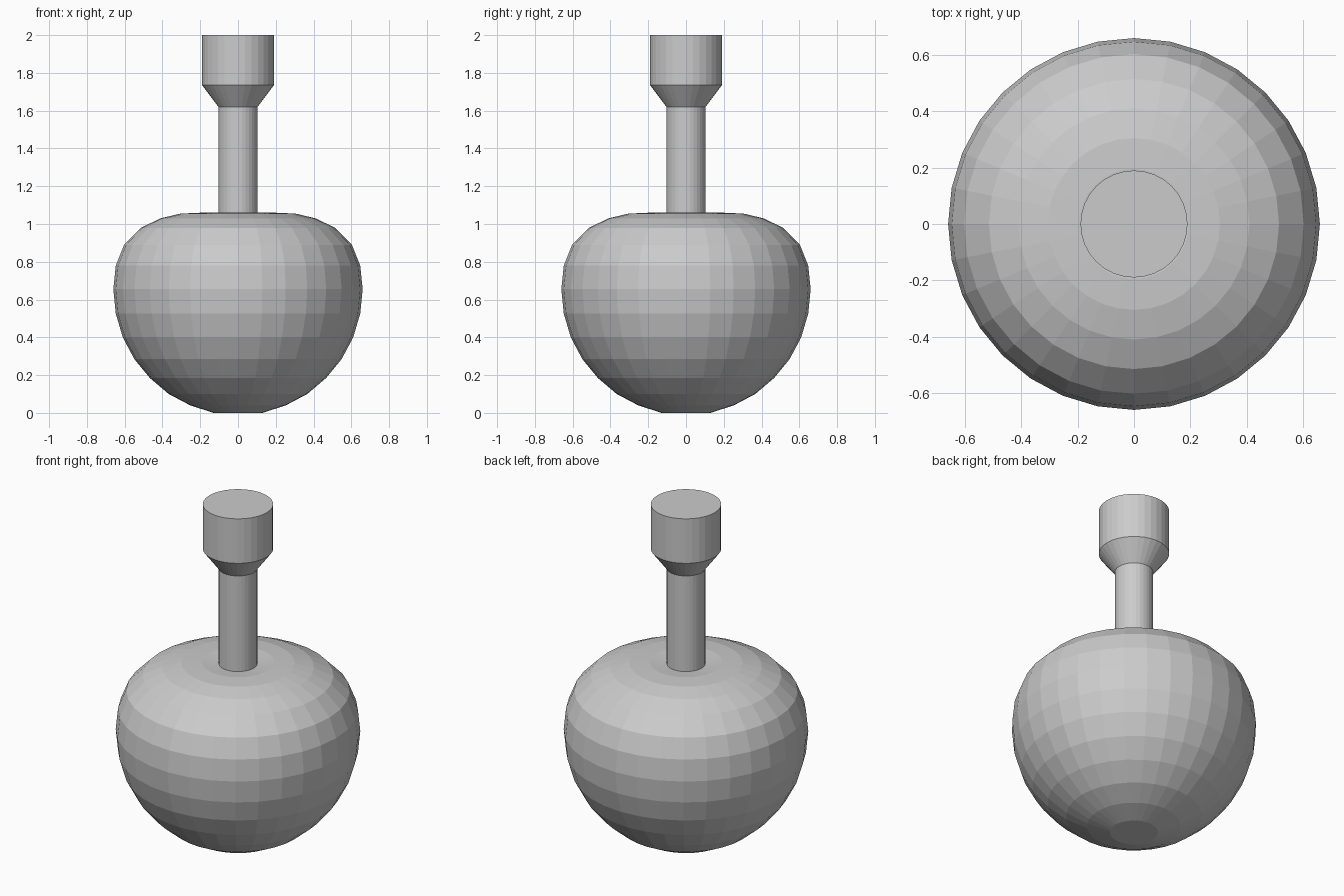
import bpy, bmesh
from math import cos, sin, tau

cube = bpy.data.objects.get("Cube")
if cube:
    bpy.data.objects.remove(cube)

SIDES = 32

grey = bpy.data.materials.new("plain_grey")
grey.use_nodes = True
colour = (0.6, 0.6, 0.6, 1)
grey.diffuse_color = colour
grey.node_tree.nodes["Principled BSDF"].inputs["Base Color"].default_value = colour


def lathe(name, profile):
    """Revolve (radius, height) points, bottom to top, and cap both ends."""
    bm = bmesh.new()
    rings = [[bm.verts.new((r * cos(tau * i / SIDES), r * sin(tau * i / SIDES), z))
              for i in range(SIDES)] for r, z in profile]
    for low, high in zip(rings, rings[1:]):
        for i in range(SIDES):
            j = (i + 1) % SIDES
            bm.faces.new((low[i], low[j], high[j], high[i]))
    bm.faces.new(rings[0][::-1])
    bm.faces.new(rings[-1])
    mesh = bpy.data.meshes.new(name)
    bm.to_mesh(mesh)
    bm.free()
    mesh.materials.append(grey)
    obj = bpy.data.objects.new(name, mesh)
    bpy.context.collection.objects.link(obj)
    return obj


# Rounded bulb with a flat foot and a shallow dimple around the stem
lathe("bulb", [(0.13, 0), (0.253, 0.04), (0.367, 0.10), (0.467, 0.185),
               (0.549, 0.285), (0.61, 0.40), (0.647, 0.525), (0.66, 0.655),
               (0.647, 0.78), (0.603, 0.89), (0.515, 0.98), (0.41, 1.03),
               (0.305, 1.055), (0.195, 1.06), (0.095, 1.05)])

# Straight neck
lathe("neck", [(0.104, 1.04), (0.104, 1.62)])

# Flared cap on top
lathe("cap", [(0.104, 1.62), (0.19, 1.735), (0.19, 2)])
